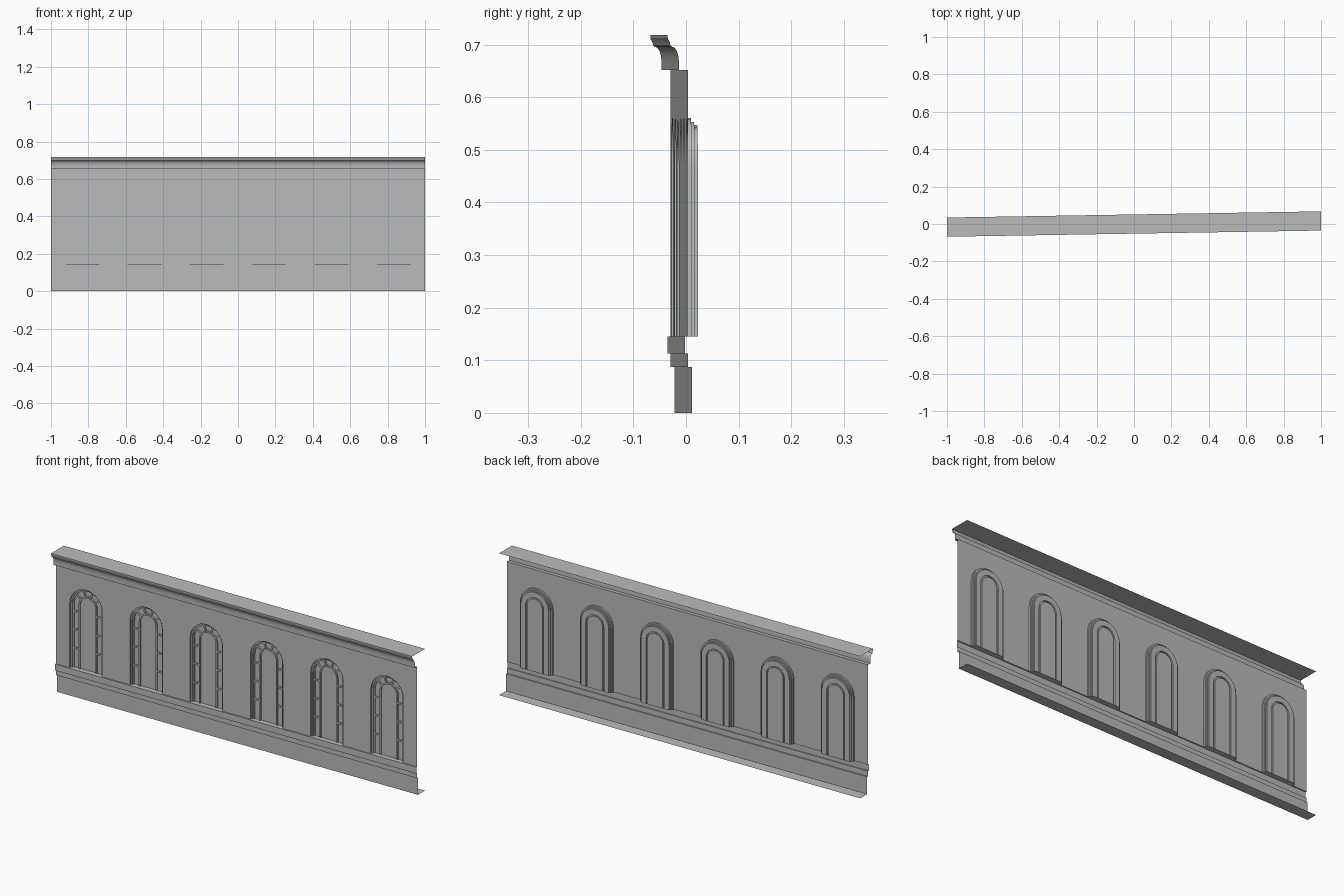
import bpy
import bmesh
import math

if "Cube" in bpy.data.objects:
    bpy.data.objects.remove(bpy.data.objects["Cube"], do_unlink=True)

SKEW = 0.0165            # the facade runs slightly back towards its left
SILL, SPRING, WALL_TOP = 0.145, 0.47, 0.652
WALL_Y = -0.0125
BAYS = 6
BAY = 2 / BAYS
STEPS = 16               # segments in each arch

stone = bpy.data.materials.new("grey stone")
stone.use_nodes = True
colour = (0.5, 0.5, 0.5, 1)
stone.diffuse_color = colour
bsdf = stone.node_tree.nodes["Principled BSDF"]
bsdf.inputs["Base Color"].default_value = colour
bsdf.inputs["Roughness"].default_value = 0.9


def finish(name, bm):
    """Weld, skew and shade a part."""
    bmesh.ops.remove_doubles(bm, verts=bm.verts, dist=0.0001)
    for v in bm.verts:
        v.co.y += SKEW * v.co.x
    mesh = bpy.data.meshes.new(name)
    bm.to_mesh(mesh)
    bm.free()
    mesh.materials.append(stone)
    obj = bpy.data.objects.new(name, mesh)
    bpy.context.collection.objects.link(obj)
    bpy.ops.object.select_all(action="DESELECT")
    obj.select_set(True)
    bpy.context.view_layer.objects.active = obj
    bpy.ops.object.shade_smooth_by_angle(angle=math.radians(25))


def bridge(bm, a, b, closed=False):
    """Strip of quads between two rows of points."""
    va = [bm.verts.new(p) for p in a]
    vb = [bm.verts.new(p) for p in b]
    n = len(va)
    for i in range(n if closed else n - 1):
        j = (i + 1) % n
        bm.faces.new((va[i], va[j], vb[j], vb[i]))


def moulding(name, profile):
    """Sheet following a (y, z) profile along the whole facade."""
    bm = bmesh.new()
    bridge(bm, [(-1, y, z) for y, z in profile], [(1, y, z) for y, z in profile])
    finish(name, bm)


def arch(cx, half, depth):
    """Round-headed outline, from left foot over to right foot."""
    y = WALL_Y + depth
    pts = [(cx - half, y, SILL)]
    for i in range(STEPS + 1):
        a = math.pi * (1 - i / STEPS)
        pts.append((cx + half * math.cos(a), y, SPRING + half * math.sin(a)))
    return pts + [(cx + half, y, SILL)]


def bay_edge(cx):
    """Rectangle of one bay, with points matching those of the arch."""
    w, h = BAY / 2, WALL_TOP - SPRING
    pts = [(cx - w, WALL_Y, SILL)]
    for i in range(STEPS + 1):
        a = math.pi * (1 - i / STEPS)
        c, s = math.cos(a), math.sin(a)
        k = 1 / max(abs(c), abs(s))
        pts.append((cx + w * c * k, WALL_Y, SPRING + h * s * k))
    return pts + [(cx + w, WALL_Y, SILL)]


def bar(bm, corners, front, back):
    """Glazing bar: four (x, z) corners pushed out of the glass."""
    f = [(x, WALL_Y + front, z) for x, z in corners]
    b = [(x, WALL_Y + back, z) for x, z in corners]
    bm.faces.new([bm.verts.new(p) for p in f])
    bridge(bm, f, b, closed=True)


# Plinth with floor strip and projecting sill course
moulding("plinth", [(0.051, 0), (-0.005, 0), (-0.005, 0.087), (WALL_Y, 0.087),
                    (WALL_Y, 0.113), (-0.0185, 0.113), (-0.0185, SILL), (WALL_Y, SILL)])

# Cornice: soffit, band, cove, lip and roof strip
cove = [(-0.030 - 0.013 * (1 - math.cos(t * math.pi / 8)),
         0.668 + 0.028 * math.sin(t * math.pi / 8)) for t in range(5)]
moulding("cornice", [(WALL_Y, WALL_TOP), (-0.030, WALL_TOP)] + cove +
         [(-0.046, 0.698), (-0.047, 0.704), (-0.051, 0.711), (-0.0515, 0.718), (0.051, 0.718)])

# Wall with arched openings
centres = [-1 + BAY * (i + 0.5) for i in range(BAYS)]
wall = bmesh.new()
for cx in centres:
    bridge(wall, arch(cx, 0.09, 0), bay_edge(cx))
finish("wall", wall)

# Stepped reveal, raised inner arch: (half width, depth) from wall to centre pane
SECTION = [(0.09, 0), (0.09, 0.008), (0.083, 0.008), (0.083, 0.014), (0.077, 0.014),
           (0.077, 0.02), (0.05, 0.02), (0.05, 0.013), (0.043, 0.013), (0.043, 0.02)]
FRONT, GLASS = 0.014, 0.02
R_IN, R_OUT, THICK = 0.05, 0.077, 0.004

for number, cx in enumerate(centres, 1):
    bm = bmesh.new()
    for (h0, d0), (h1, d1) in zip(SECTION, SECTION[1:]):
        bridge(bm, arch(cx, h0, d0), arch(cx, h1, d1), closed=(h0 == h1))
    bm.faces.new([bm.verts.new(p) for p in arch(cx, *SECTION[-1])])
    # Level bars in the side lights
    for z in (0.243, 0.337, 0.43):
        for side in (-1, 1):
            a, b = cx + side * R_IN, cx + side * R_OUT
            bar(bm, [(a, z - THICK), (b, z - THICK), (b, z + THICK), (a, z + THICK)], FRONT, GLASS)
    # Radial bars in the arched head
    for deg in (36, 72, 108, 144):
        c, s = math.cos(math.radians(deg)), math.sin(math.radians(deg))
        bar(bm, [(cx + r * c - t * s, SPRING + r * s + t * c)
                 for r, t in ((R_IN, -THICK), (R_OUT, -THICK), (R_OUT, THICK), (R_IN, THICK))],
            FRONT, GLASS)
    bmesh.ops.recalc_face_normals(bm, faces=bm.faces)
    finish(f"window_{number}", bm)
